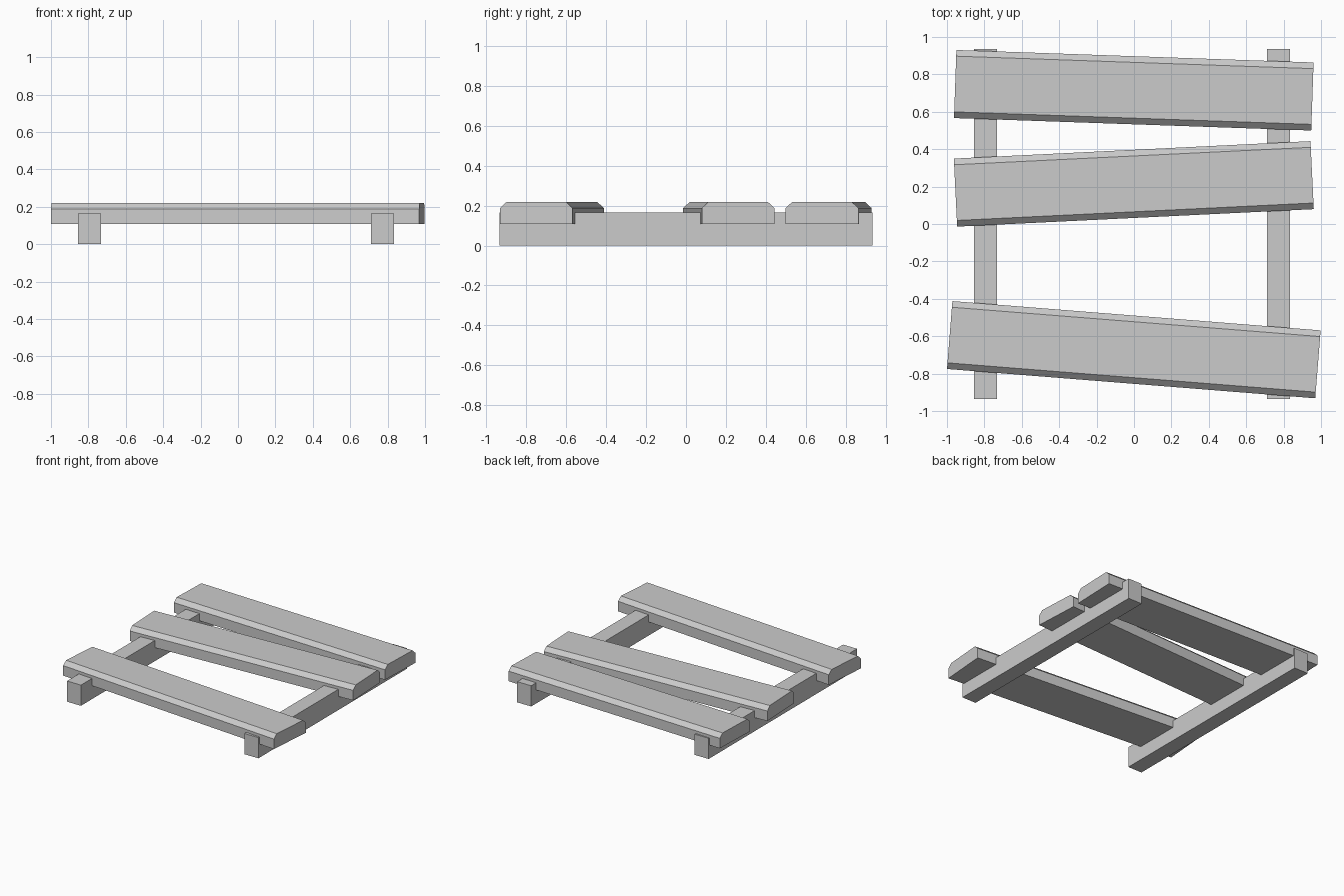
import bpy, bmesh
from math import radians

if "Cube" in bpy.data.objects:
    bpy.data.objects.remove(bpy.data.objects["Cube"])


def extrude_profile(name, profile, length, loc, angle=0.0):
    """Extrude a (y, z) cross-section along local x, centred, then turn about z."""
    bm = bmesh.new()
    face = bm.faces.new([bm.verts.new((-length / 2, y, z)) for y, z in profile])
    ext = bmesh.ops.extrude_face_region(bm, geom=[face])
    verts = [g for g in ext["geom"] if isinstance(g, bmesh.types.BMVert)]
    bmesh.ops.translate(bm, verts=verts, vec=(length, 0, 0))
    bmesh.ops.recalc_face_normals(bm, faces=bm.faces)
    mesh = bpy.data.meshes.new(name)
    bm.to_mesh(mesh)
    bm.free()
    obj = bpy.data.objects.new(name, mesh)
    obj.location = loc
    obj.rotation_euler.z = radians(angle)
    bpy.context.collection.objects.link(obj)
    return obj


# Two support rails running front to back
rail = [(-0.0615, 0), (0.0615, 0), (0.0615, 0.165), (-0.0615, 0.165)]
for name, x in (("left_rail", -0.793), ("right_rail", 0.773)):
    extrude_profile(name, rail, 1.87, (x, 0, 0), 90)

# Three crooked planks with bevelled long top edges, sunk into the rails
w, b = 0.182, 0.033
plank = [(-w, 0.108), (w, 0.108), (w, 0.188), (w - b, 0.219), (b - w, 0.219), (-w, 0.188)]
for name, length, y, angle in (
    ("back_plank", 1.911, 0.715, -2.0),
    ("middle_plank", 1.909, 0.2145, 2.8),
    ("front_plank", 1.975, -0.672, -4.55),
):
    extrude_profile(name, plank, length, (-0.001, y, 0), angle)
